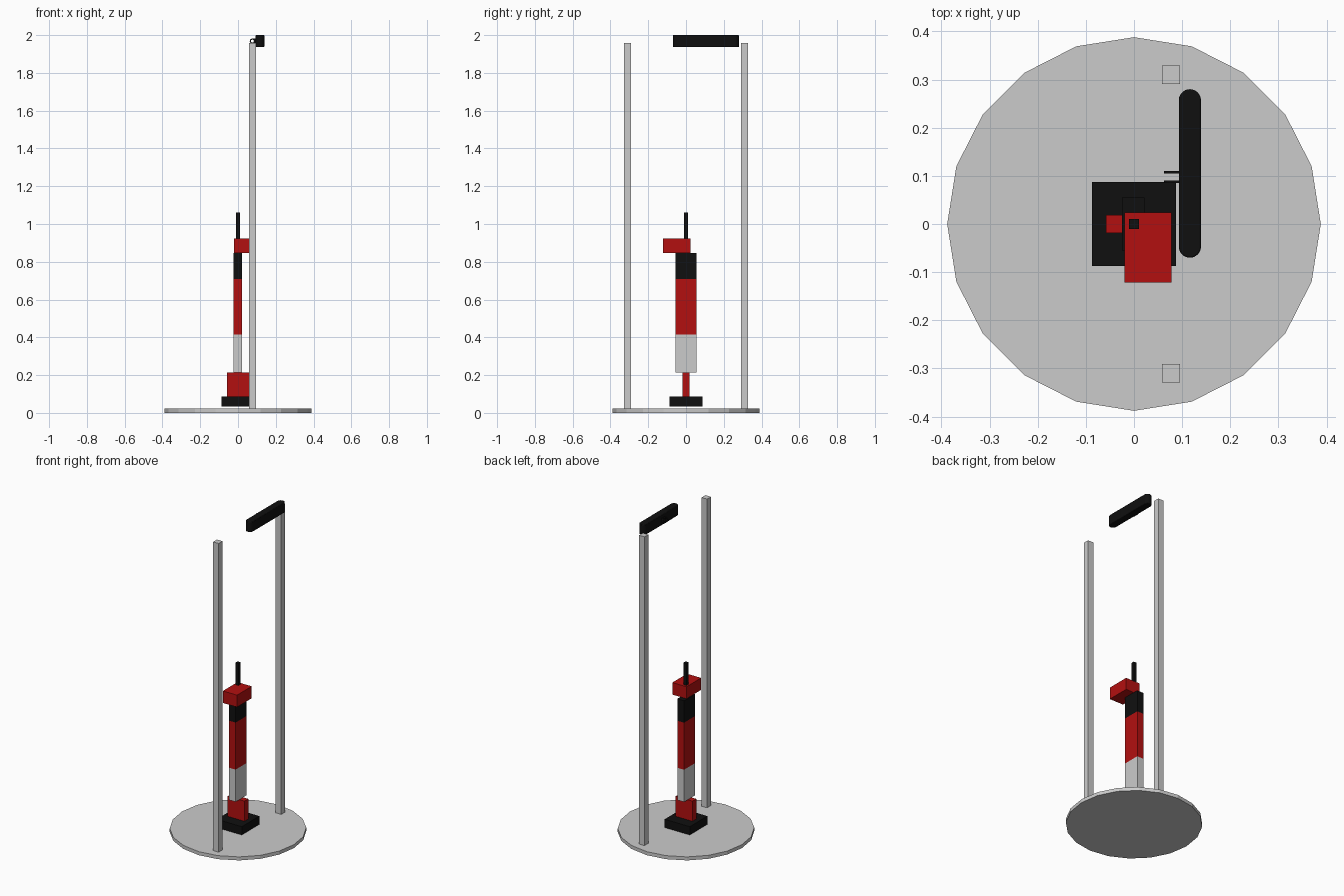
import bpy, bmesh
from math import sin, cos, pi

if "Cube" in bpy.data.objects:
    bpy.data.objects.remove(bpy.data.objects["Cube"])


def material(name, rgb):
    m = bpy.data.materials.new(name)
    m.diffuse_color = (*rgb, 1)
    m.use_nodes = True
    m.node_tree.nodes["Principled BSDF"].inputs["Base Color"].default_value = m.diffuse_color
    return m


RED = material("red", (0.45, 0.005, 0.005))
BLACK = material("black", (0.005, 0.005, 0.005))


def add_object(name, bm, mat=None):
    bmesh.ops.recalc_face_normals(bm, faces=bm.faces)
    me = bpy.data.meshes.new(name)
    bm.to_mesh(me)
    bm.free()
    ob = bpy.data.objects.new(name, me)
    bpy.context.collection.objects.link(ob)
    if mat:
        me.materials.append(mat)
    return ob


def box(name, x, y, z, mat=None):
    bm = bmesh.new()
    bmesh.ops.create_cube(bm, size=1)
    for v in bm.verts:
        v.co = [a + (b - a) * (c + 0.5) for (a, b), c in zip((x, y, z), v.co)]
    return add_object(name, bm, mat)


def prism(name, outline, z0, z1, mat=None):
    bm = bmesh.new()
    face = bm.faces.new([bm.verts.new((x, y, z0)) for x, y in outline])
    top = bmesh.ops.extrude_face_region(bm, geom=[face])["geom"]
    for v in top:
        if isinstance(v, bmesh.types.BMVert):
            v.co.z = z1
    return add_object(name, bm, mat)


# Round floor plate and two upright posts
prism("floor_plate", [(0.388 * cos(i * pi / 10), 0.388 * sin(i * pi / 10)) for i in range(20)], 0, 0.022)
for name, y in (("front_post", -0.31), ("back_post", 0.31)):
    box(name, (0.058, 0.096), (y - 0.019, y + 0.019), (0.022, 1.957))

# Stacked arm
box("arm_base", (-0.087, 0.087), (-0.087, 0.087), (0.035, 0.087), BLACK)
box("arm_shoulder", (-0.058, 0.058), (-0.019, 0.019), (0.087, 0.213), RED)
ARM_X, ARM_Y = (-0.025, 0.022), (-0.055, 0.055)
box("lower_arm", ARM_X, ARM_Y, (0.213, 0.415))
box("upper_arm", ARM_X, ARM_Y, (0.415, 0.71), RED)
box("wrist", ARM_X, ARM_Y, (0.71, 0.847), BLACK)
box("arm_head", (-0.02, 0.078), (-0.121, 0.024), (0.847, 0.922), RED)
box("tool_tip", (-0.01, 0.01), (-0.01, 0.01), (0.922, 1.06), BLACK)

# Sensor bar with rounded ends
R, CX, SEG = 0.023, 0.116, 16
outline = [(CX + R * cos(pi * i / SEG), 0.257 + R * sin(pi * i / SEG)) for i in range(SEG + 1)]
outline += [(CX - R * cos(pi * i / SEG), -0.047 - R * sin(pi * i / SEG)) for i in range(SEG + 1)]
bar = prism("sensor_bar", outline, 1.936, 2.0, BLACK)
bevel = bar.modifiers.new("edge", 'BEVEL')
bevel.width = 0.003
bevel.segments = 2
bpy.context.view_layer.objects.active = bar
bar.select_set(True)
bpy.ops.object.shade_smooth_by_angle()
bar.select_set(False)


# Thin mounting ears with a round hole, running into the bar
def ear(name, y, n=24, r=0.014, hole=0.008, cx=0.076, cz=1.968):
    bm = bmesh.new()
    loops = []
    for i in range(n):
        a = 2 * pi * i / n
        c, s = cos(a), sin(a)
        ox = 0.097 if c > 0.01 else cx + r * c
        pts = [(ox, y - 0.0025, cz + r * s), (ox, y + 0.0025, cz + r * s),
               (cx + hole * c, y + 0.0025, cz + hole * s), (cx + hole * c, y - 0.0025, cz + hole * s)]
        loops.append([bm.verts.new(p) for p in pts])
    for i in range(n):
        p, q = loops[i], loops[(i + 1) % n]
        for k in range(4):
            bm.faces.new((p[k], p[(k + 1) % 4], q[(k + 1) % 4], q[k]))
    add_object(name, bm, BLACK)


ear("mount_ear_back", 0.1075)
ear("mount_ear_front", 0.0875)
